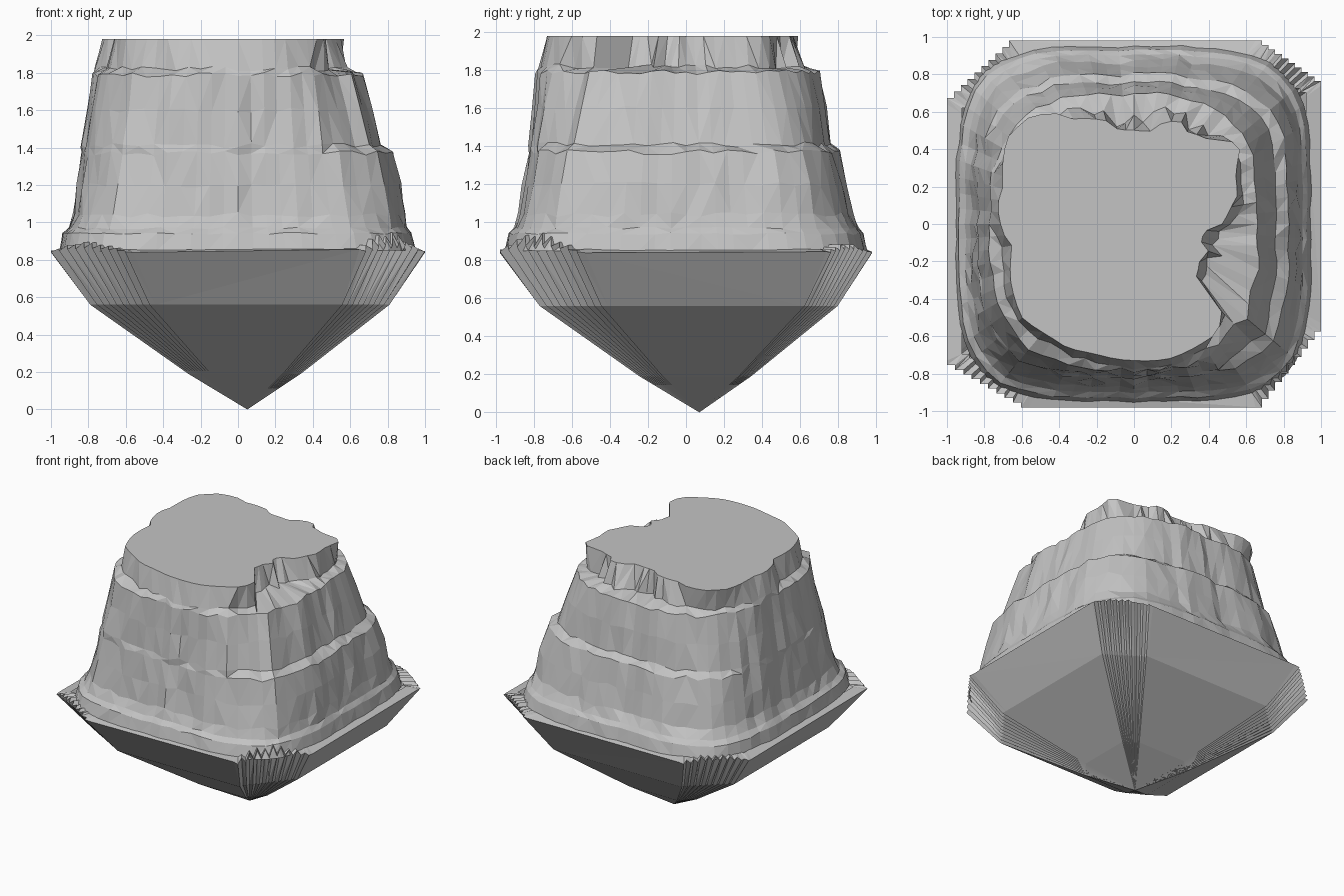
import bpy, bmesh, math, random
from math import sin, cos, pi

random.seed(4)
if "Cube" in bpy.data.objects:
    bpy.data.objects.remove(bpy.data.objects["Cube"], do_unlink=True)

stone = bpy.data.materials.new("stone grey")
stone.use_nodes = True
GREY = (0.55, 0.55, 0.55, 1)
stone.diffuse_color = GREY
stone.node_tree.nodes["Principled BSDF"].inputs["Base Color"].default_value = GREY


def loft(name, rings, cap_last=False):
    """Skin a stack of equal-length rings with flat triangles."""
    bm = bmesh.new()
    rows = [[bm.verts.new(p) for p in ring] for ring in rings]
    n = len(rows[0])
    for low, high in zip(rows, rows[1:]):
        for i in range(n):
            j = (i + 1) % n
            if random.random() < 0.5:
                bm.faces.new((low[i], low[j], high[j]))
                bm.faces.new((low[i], high[j], high[i]))
            else:
                bm.faces.new((low[i], low[j], high[i]))
                bm.faces.new((low[j], high[j], high[i]))
    if cap_last:
        bm.faces.new(rows[-1])
    bmesh.ops.remove_doubles(bm, verts=bm.verts, dist=1e-5)
    bmesh.ops.recalc_face_normals(bm, faces=bm.faces)
    mesh = bpy.data.meshes.new(name)
    bm.to_mesh(mesh)
    bm.free()
    mesh.materials.append(stone)
    obj = bpy.data.objects.new(name, mesh)
    bpy.context.collection.objects.link(obj)


# Plateau: rounded-square terraces (x min, x max, y min, y max, z)
TERRACES = [
    (-.95, .95, -.95, .95, .85), (-.935, .93, -.93, .93, .94),
    (-.90, .905, -.90, .905, .97), (-.875, .895, -.875, .87, 1.04),
    (-.855, .87, -.85, .84, 1.2), (-.835, .835, -.825, .80, 1.37),
    (-.83, .77, -.82, .755, 1.41), (-.80, .72, -.80, .73, 1.6),
    (-.775, .665, -.785, .70, 1.79), (-.77, .60, -.78, .63, 1.82)]
# Ragged outline of the flat summit, anticlockwise from +x
SUMMIT = [
    (.49, .01), (.5, .07), (.55, .13), (.54, .28), (.57, .43), (.4, .45),
    (.26, .5), (.28, .54), (.17, .55), (.08, .49), (-.08, .5), (-.14, .55),
    (-.34, .56), (-.4, .59), (-.55, .58), (-.68, .46), (-.7, .2), (-.73, .1),
    (-.7, -.05), (-.65, -.12), (-.66, -.3), (-.6, -.5), (-.45, -.6),
    (-.36, -.66), (-.22, -.69), (0, -.73), (.19, -.72), (.36, -.64),
    (.45, -.58), (.47, -.45), (.44, -.4), (.31, -.34), (.35, -.2),
    (.4, -.14), (.36, -.1), (.37, -.04)]
POLAR = [(math.atan2(y, x) % (2 * pi), math.hypot(x, y)) for x, y in SUMMIT]
POLAR = [(POLAR[-1][0] - 2 * pi, POLAR[-1][1])] + POLAR + [(POLAR[0][0] + 2 * pi, POLAR[0][1])]
SEGMENTS = 72


def summit_radius(a):
    for (a0, r0), (a1, r1) in zip(POLAR, POLAR[1:]):
        if a0 <= a <= a1:
            return r0 + (r1 - r0) * (a - a0) / (a1 - a0)


def terrace_radius(a, box):
    x0, x1, y0, y1, z = box
    n = 4.3 - 1.4 * (z - .84)
    half_x = x1 if cos(a) > 0 else -x0
    half_y = y1 if sin(a) > 0 else -y0
    return (abs(cos(a) / half_x) ** n + abs(sin(a) / half_y) ** n) ** (-1 / n)


angles = [2 * pi * i / SEGMENTS for i in range(SEGMENTS)]
# Vertical gullies shared by every terrace
flutes = [random.uniform(-.016, .008) for a in angles]
rings = []
for box in TERRACES:
    z, ring = box[4], []
    rough = 0.4 if z < 1 else 1
    for a, flute in zip(angles, flutes):
        r = terrace_radius(a, box)
        # Broken upper shelf on the left and back sides
        shelf = max(cos(a), sin(a)) > .5
        if z > 1.8:
            r = min(r, summit_radius(a) + (random.uniform(.01, .1) if shelf else .04))
        # Gully in the front left corner
        if z > 1.4 and abs(a - 1.73 * pi) < .15:
            r -= .035
        r += rough * (flute + random.uniform(-.008, .008))
        dz = rough * random.uniform(-.014, .014)
        ring.append((r * cos(a), r * sin(a), z + dz))
    rings.append(ring)
rings.append([(summit_radius(a) * cos(a), summit_radius(a) * sin(a), 1.98) for a in angles])
loft("plateau", rings, cap_last=True)


# Underside: pointed keel below a rim with stair-stepped corners
def stair_corner(start, end, along_x, rise, steps=10):
    """Steps along a chamfer, rising into small fins at its middle."""
    line = [(start[0] + (end[0] - start[0]) * i / steps,
             start[1] + (end[1] - start[1]) * i / steps) for i in range(steps + 1)]
    points = []
    for i, (p, q) in enumerate(zip(line, line[1:])):
        lift = rise * sin(pi * (i + .5) / steps) * random.uniform(.7, 1)
        outer = (q[0], p[1]) if along_x else (p[0], q[1])
        points += [(*p, .84 + lift), (*outer, .84 + lift * .4)]
    points.append((*line[-1], .84))
    return points


rim = (stair_corner((.65, -.98), (1, -.53), True, .11)
       + stair_corner((1, .74), (.65, .98), False, .05)
       + stair_corner((-.63, .98), (-1, .64), True, .05)
       + stair_corner((-1, -.73), (-.56, -.98), False, .06))
TIP = (.05, .07)


def keel_ring(scale, z):
    return [(TIP[0] + (x - TIP[0]) * scale, TIP[1] + (y - TIP[1]) * scale, z)
            for x, y, _ in rim]


ledge = [(x * .92, y * .92, max(.86, z)) for x, y, z in rim]
loft("keel", [keel_ring(0, 0), keel_ring(.3, .19), keel_ring(.8, .56), rim, ledge])
